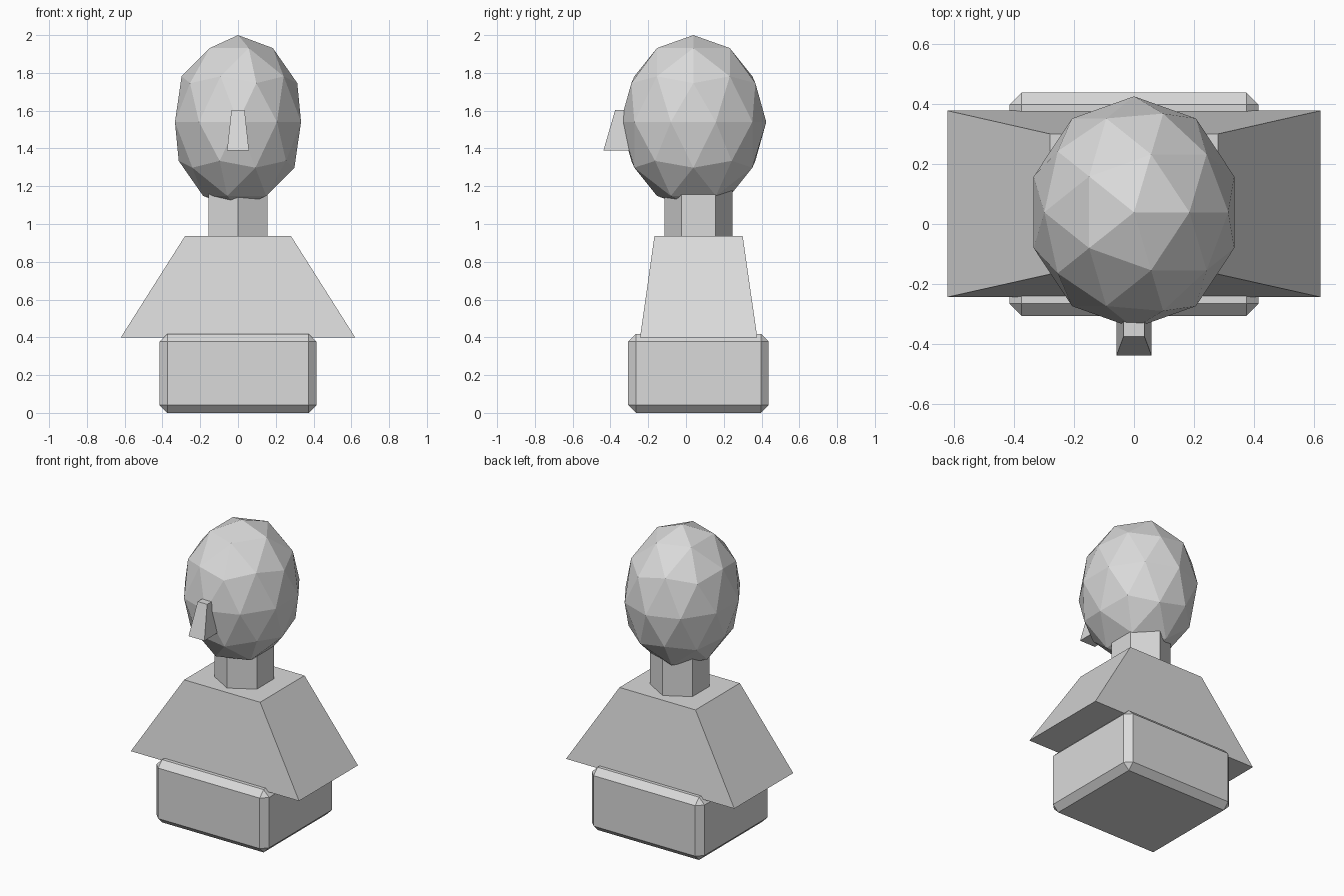
import bpy
import bmesh

cube = bpy.data.objects.get("Cube")
if cube:
    bpy.data.objects.remove(cube, do_unlink=True)

# Single stone colour
stone = bpy.data.materials.new("light_grey")
stone.use_nodes = True
GREY = (0.7, 0.7, 0.7, 1)
stone.diffuse_color = GREY
stone.node_tree.nodes["Principled BSDF"].inputs["Base Color"].default_value = GREY


def finish(name):
    """Name the active object, colour it and keep its facets flat."""
    obj = bpy.context.object
    obj.name = obj.data.name = name
    obj.data.materials.clear()
    obj.data.materials.append(stone)
    bpy.ops.object.shade_flat()
    return obj


def box(name, low, high):
    """Box between two corners."""
    centre = [(a + b) / 2 for a, b in zip(low, high)]
    bpy.ops.mesh.primitive_cube_add(size=1, location=centre)
    obj = finish(name)
    for v in obj.data.vertices:
        v.co = [c * (b - a) for c, a, b in zip(v.co, low, high)]
    return obj


def tapered_box(name, low, high, top_x, top_y):
    """Box whose top face is narrowed to +-top_x and the given y range."""
    obj = box(name, low, high)
    for v in obj.data.vertices:
        if v.co.z > 0:
            v.co.x = top_x if v.co.x > 0 else -top_x
            v.co.y = top_y[v.co.y > 0] - obj.location.y
    return obj


# Chamfered plinth
plinth = box("plinth", (-0.415, -0.306, 0), (0.415, 0.438, 0.418))
bm = bmesh.new()
bm.from_mesh(plinth.data)
bmesh.ops.bevel(bm, geom=bm.edges[:], offset=0.041, segments=1, affect='EDGES')
bm.to_mesh(plinth.data)
bm.free()

# Sloping shoulders
tapered_box("shoulders", (-0.62, -0.243, 0.4), (0.62, 0.377, 0.937),
            0.28, (-0.167, 0.3))

# Six-sided neck
bpy.ops.mesh.primitive_cylinder_add(vertices=6, radius=0.18, depth=0.27,
                                    location=(0, 0.065, 1.055))
finish("neck")

# Faceted egg-shaped head
bpy.ops.mesh.primitive_ico_sphere_add(subdivisions=2, radius=1,
                                      location=(0, 0.039, 1.54))
head = finish("head")
for v in head.data.vertices:
    v.co = (v.co.x * 0.351, v.co.y * 0.386, v.co.z * 0.46)

# Wedge nose
tapered_box("nose", (-0.058, -0.437, 1.39), (0.058, -0.2, 1.603),
            0.035, (-0.375, -0.26))
